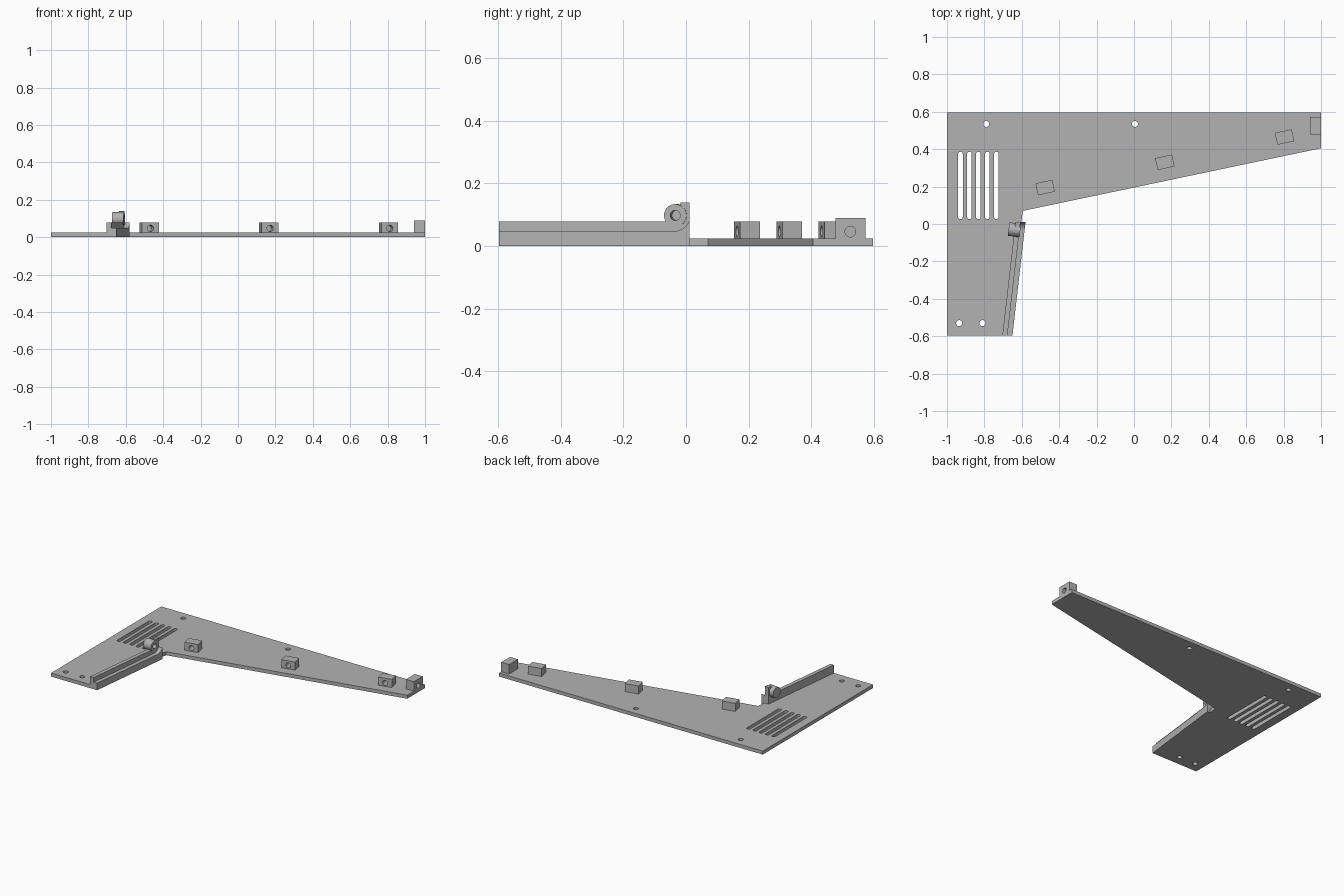
import bpy, bmesh
from math import sin, cos, pi, radians
from mathutils import Matrix

if "Cube" in bpy.data.objects:
    bpy.data.objects.remove(bpy.data.objects["Cube"], do_unlink=True)

grey = bpy.data.materials.new("plain_grey")
grey.use_nodes = True
colour = (0.45, 0.45, 0.45, 1)
grey.diffuse_color = colour
grey.node_tree.nodes["Principled BSDF"].inputs["Base Color"].default_value = colour

HALF_Y, PLATE_TOP = 0.597, 0.024


def prism(name, outline, place, low, high):
    """Extrude a 2D outline between two depths; place maps (a, b, depth) to 3D."""
    bm = bmesh.new()
    rings = [[bm.verts.new(place(a, b, d)) for a, b in outline] for d in (low, high)]
    n = len(outline)
    bm.faces.new(rings[0])
    bm.faces.new(rings[1])
    for i in range(n):
        j = (i + 1) % n
        bm.faces.new((rings[0][i], rings[0][j], rings[1][j], rings[1][i]))
    bmesh.ops.recalc_face_normals(bm, faces=bm.faces)
    mesh = bpy.data.meshes.new(name)
    bm.to_mesh(mesh)
    bm.free()
    mesh.materials.append(grey)
    obj = bpy.data.objects.new(name, mesh)
    bpy.context.collection.objects.link(obj)
    return obj


def arc(a, b, r, start, end, steps):
    return [(a + r * cos(start + (end - start) * i / steps),
             b + r * sin(start + (end - start) * i / steps)) for i in range(steps + 1)]


def circle(a, b, r, steps=32):
    return arc(a, b, r, 0, 2 * pi, steps)[:-1]


def rect(a0, b0, a1, b1):
    return [(a0, b0), (a1, b0), (a1, b1), (a0, b1)]


def cut(obj, cutters):
    """Subtract every cutter from the part and remove the cutters."""
    bpy.context.view_layer.objects.active = obj
    for c in cutters:
        c.hide_render = True
        mod = obj.modifiers.new("cut", "BOOLEAN")
        mod.operation, mod.solver, mod.object = "DIFFERENCE", "EXACT", c
        bpy.ops.object.modifier_apply(modifier=mod.name)
        bpy.data.objects.remove(c, do_unlink=True)


def smooth(obj):
    bpy.ops.object.select_all(action="DESELECT")
    obj.select_set(True)
    bpy.context.view_layer.objects.active = obj
    bpy.ops.object.shade_smooth_by_angle(angle=radians(30))


def flat(a, b, d):
    return (a, b, d)


# Base plate with screw holes and vent slots
plate = prism("base_plate", [
    (-1, -HALF_Y), (-0.65, -HALF_Y), (-0.58, 0.011), (-0.602, 0.011),
    (-0.595, 0.07), (1, 0.405), (1, HALF_Y), (-1, HALF_Y)], flat, 0, PLATE_TOP)
holes = [prism("hole_cutter", circle(x, y, 0.016), flat, -0.1, 0.1)
         for x, y in ((-0.79, 0.535), (0.005, 0.535), (-0.935, -0.53), (-0.81, -0.53))]
for i in range(5):
    x = -0.928 + 0.048 * i
    slot = arc(x, 0.374, 0.0125, 0, pi, 10) + arc(x, 0.038, 0.0125, pi, 2 * pi, 10)
    holes.append(prism("slot_cutter", slot, flat, -0.1, 0.1))
cut(plate, holes)
smooth(plate)


# Stepped rail, following the slanted plate edge
def rail_place(y, z, across):
    return (-0.58 + 0.115 * (y - 0.011) + across, y, z)


PIVOT_Y, PIVOT_Z, END_Y, RAIL_TOP = -0.037, 0.098, 0.011, 0.079
curl = [p for p in arc(PIVOT_Y, PIVOT_Z, 0.05, -pi / 2, -0.4, 10)]
outer = [(-HALF_Y, 0), (END_Y, 0), (END_Y, RAIL_TOP)] + curl[::-1] + [(-HALF_Y, 0.048)]
smooth(prism("rail_lower_step", outer, rail_place, -0.027, 0))
inner = [(-HALF_Y, 0), (END_Y, 0), (END_Y, 0.139), (-0.018, 0.139),
         (-0.018, RAIL_TOP), (-HALF_Y, RAIL_TOP)]
prism("rail_upper_step", inner, rail_place, -0.054, -0.027)

# Pivot barrel with a blind bore
turn = Matrix.Rotation(radians(-6.6), 3, "Z")


def pivot_place(y, z, across):
    p = turn @ Matrix.Translation((across, y - PIVOT_Y, 0)).translation
    return (p.x - 0.586, p.y + PIVOT_Y, z)


barrel = prism("pivot_barrel", circle(PIVOT_Y, PIVOT_Z, 0.036), pivot_place, -0.085, -0.022)
cut(barrel, [prism("bore_cutter", circle(PIVOT_Y, PIVOT_Z, 0.016), pivot_place, -0.07, 0.1)])
smooth(barrel)

# Three mounting blocks along the slanted edge, each bored from the front
for i, name in enumerate(("inner", "middle", "outer")):
    block = prism(name + "_mounting_block", rect(-0.046, -0.0325, 0.046, 0.0325),
                  flat, PLATE_TOP - 0.004, 0.079)
    cut(block, [prism("bore_cutter", circle(0, 0.047, 0.017),
                      lambda a, b, d: (a, d, b), -0.1, 0.018)])
    block.location = (-0.475 + 0.64 * i, 0.195 + 0.135 * i, 0)
    block.rotation_euler.z = radians(12)
    smooth(block)

# End block, bored from its left side
end_block = prism("end_block", rect(0.94, 0.478, 1, 0.573), flat, PLATE_TOP - 0.004, 0.089)
cut(end_block, [prism("bore_cutter", circle(0.525, 0.046, 0.017),
                      lambda a, b, d: (d, a, b), 0.955, 1.1)])
smooth(end_block)
